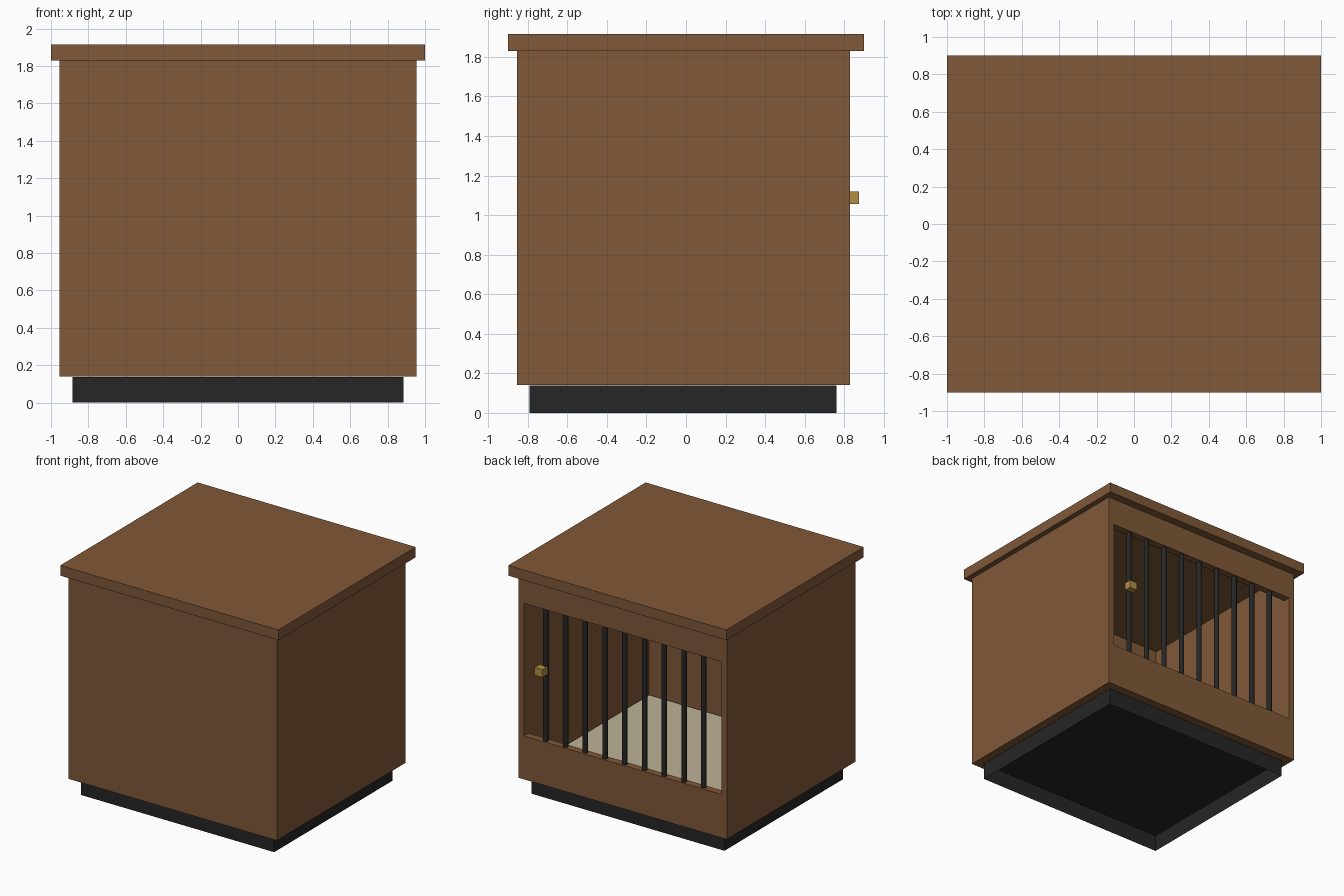
import bpy, bmesh
from mathutils import Vector

if "Cube" in bpy.data.objects:
    bpy.data.objects.remove(bpy.data.objects["Cube"])


def material(name, rgb):
    m = bpy.data.materials.new(name)
    m.diffuse_color = (*rgb, 1)
    m.use_nodes = True
    m.node_tree.nodes["Principled BSDF"].inputs["Base Color"].default_value = m.diffuse_color
    return m


WOOD = material("wood", (0.216, 0.098, 0.04))
BLACK = material("black_metal", (0.019, 0.019, 0.019))
CREAM = material("cream_fabric", (0.51, 0.45, 0.31))
BRASS = material("brass", (0.45, 0.28, 0.06))


def box(name, x, y, z, mat, open_bottom=False):
    """Box from (min, max) ranges, optionally without its bottom face."""
    bm = bmesh.new()
    bmesh.ops.create_cube(bm, size=1)
    for v in bm.verts:
        v.co = Vector([r[0] if c < 0 else r[1] for c, r in zip(v.co, (x, y, z))])
    if open_bottom:
        low = [f for f in bm.faces if f.normal.z < -0.5]
        bmesh.ops.delete(bm, geom=low, context='FACES_ONLY')
    me = bpy.data.meshes.new(name)
    bm.to_mesh(me)
    bm.free()
    me.materials.append(mat)
    ob = bpy.data.objects.new(name, me)
    bpy.context.collection.objects.link(ob)
    return ob


W, IN = 0.955, 0.905            # outer and inner half width
FRONT, BACK = -0.855, 0.83
Z0, Z1 = 0.14, 1.83             # cabinet bottom and top
OPEN0, OPEN1 = 0.50, 1.60       # barred opening

# Recessed plinth, hollow underneath
box("plinth", (-0.885, 0.885), (-0.79, 0.76), (0, Z0 - 0.002), BLACK, open_bottom=True)

# Cabinet panels
box("top_board", (-1, 1), (-0.9, 0.9), (Z1, 1.915), WOOD)
for side, s in (("left", -1), ("right", 1)):
    box(side + "_panel", sorted((s * IN, s * W)), (FRONT, BACK), (Z0, Z1), WOOD)
box("front_panel", (-IN, IN), (FRONT, FRONT + 0.05), (Z0, Z1), WOOD)
box("floor_panel", (-IN, IN), (FRONT + 0.05, BACK - 0.06), (Z0, 0.19), WOOD)

# Rails above and below the opening
box("lower_rail", (-IN, IN), (BACK - 0.06, BACK), (Z0, OPEN0), WOOD)
box("upper_rail", (-IN, IN), (BACK - 0.06, BACK), (OPEN1, Z1), WOOD)

# Sleeping mat
box("mat", (-0.89, 0.89), (-0.79, 0.755), (0.19, 0.225), CREAM)

# Nine evenly spaced round bars
for i in range(1, 10):
    bpy.ops.mesh.primitive_cylinder_add(
        vertices=12, radius=0.021, depth=OPEN1 - OPEN0,
        location=(-IN + i * IN / 5, 0.8, (OPEN0 + OPEN1) / 2))
    bar = bpy.context.object
    bar.name = f"bar_{i}"
    bar.data.materials.append(BLACK)
    bpy.ops.object.shade_smooth_by_angle()

# Door latch
box("latch", (0.705, 0.775), (0.81, 0.875), (1.055, 1.12), BRASS)
